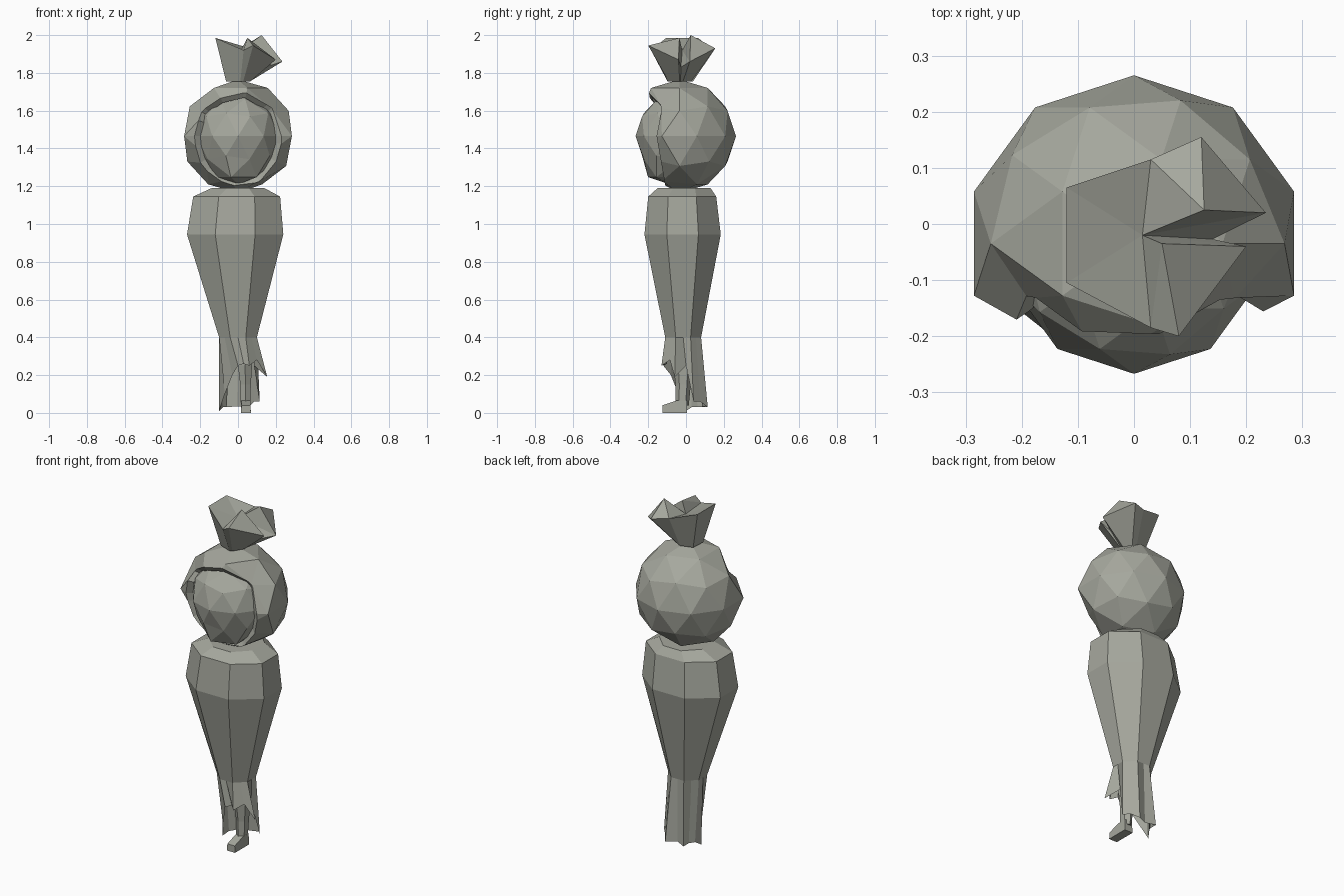
import bpy, bmesh, math
from mathutils import Vector

if "Cube" in bpy.data.objects:
    bpy.data.objects.remove(bpy.data.objects["Cube"])

mat = bpy.data.materials.new("grey cloth")
mat.diffuse_color = (0.38, 0.39, 0.34, 1)
mat.use_nodes = True
mat.node_tree.nodes["Principled BSDF"].inputs["Base Color"].default_value = mat.diffuse_color


def finish(name, bm):
    bmesh.ops.recalc_face_normals(bm, faces=bm.faces)
    me = bpy.data.meshes.new(name)
    bm.to_mesh(me)
    bm.free()
    me.materials.append(mat)
    ob = bpy.data.objects.new(name, me)
    bpy.context.collection.objects.link(ob)
    return ob


def loft(name, rings, cap_start=True, cap_end=True):
    bm = bmesh.new()
    vr = [[bm.verts.new(p) for p in r] for r in rings]
    n = len(vr[0])
    for a, b in zip(vr, vr[1:]):
        for i in range(n):
            j = (i + 1) % n
            bm.faces.new((a[i], a[j], b[j], b[i]))
    if cap_start:
        bm.faces.new(vr[0])
    if cap_end:
        bm.faces.new(vr[-1])
    return finish(name, bm)


def oval(cx, cy, z, rx, ry, n=8):
    k = 1 / math.cos(math.pi / n)
    return [(cx + rx * k * math.cos((i + .5) * math.tau / n),
             cy + ry * k * math.sin((i + .5) * math.tau / n), z) for i in range(n)]


# Robe: shoulders, chest and tapering skirt
waist = oval(0, -.015, .40, .10, .095)
loft("robe", [oval(0, -.01, 1.19, .14, .14),
              oval(-.007, -.02, 1.145, .23, .18),
              oval(-.015, -.018, .945, .255, .202),
              waist], cap_end=False)

# Ragged hem: pleated and long at the back, pointed flaps at the front
waist16 = []
for a, b in zip(waist, waist[1:] + waist[:1]):
    waist16 += [a, tuple((Vector(a) + Vector(b)) / 2)]
hem = [(.115, .04, .06), (.085, .075, .06), (.055, .115, .03), (-.005, .085, .035),
       (-.06, .11, .03), (-.06, .06, .03), (-.08, .03, .03), (-.10, 0, .01),
       (-.07, -.04, .10), (-.03, -.08, .20), (0, -.12, .25), (.03, -.10, .26),
       (.06, -.13, .25), (.10, -.085, .28), (.155, -.06, .19), (.085, 0, .25)]
loft("ragged_hem", [waist16, hem], False, False)

# Leg and foot
loft("leg", [oval(.037, -.015, .42, .04, .045, 6),
             oval(.037, -.015, .25, .037, .045, 6),
             oval(.04, -.015, .15, .028, .035, 6),
             oval(.04, -.02, .04, .025, .03, 6)])
loft("foot", [[(.015, y, 0), (.068, y, 0), (.066, y, z), (.018, y, z)]
              for y, z in ((-.125, .04), (-.05, .065), (.005, .065))])

# Face ball, with the chin pulled down and forward
bm = bmesh.new()
bmesh.ops.create_icosphere(bm, subdivisions=2, radius=.232)
for v in bm.verts:
    if v.co.z < -.15:
        v.co.z *= 1.1
        v.co.y -= .05
bmesh.ops.translate(bm, verts=bm.verts, vec=(0, -.035, 1.465))
finish("face", bm)

# Hood: larger ball cut open at the front, drawn in to a thin rim round the face
centre = Vector((0, -.035, 1.465))
bm = bmesh.new()
bmesh.ops.create_icosphere(bm, subdivisions=2, radius=.30)
bmesh.ops.translate(bm, verts=bm.verts, vec=centre)
bmesh.ops.bisect_plane(bm, geom=bm.verts[:] + bm.edges[:] + bm.faces[:],
                       plane_co=(0, -.155, 1.46), plane_no=(0, -1, -.165),
                       clear_outer=True)
rim = [e for e in bm.edges if e.is_boundary]
for v in {v for e in rim for v in e.verts}:
    v.co.x *= .87
    v.co.z = centre.z + (v.co.z - centre.z) * .94
    if abs(v.co.x) > .11 and v.co.z > 1.56:
        v.co.y += .05
new = bmesh.ops.extrude_edge_only(bm, edges=rim)["geom"]
for v in new:
    if isinstance(v, bmesh.types.BMVert):
        v.co.x *= .86
        v.co.z = centre.z + (v.co.z - centre.z) * .88
        v.co.y += .02
finish("hood", bm)

# Knotted cloth on top of the hood: folds around a middle, notched on one side
P = {"A": (-.12, .065, 1.985), "B": (-.12, -.105, 1.985), "J": (.03, -.185, 1.92),
     "I": (.08, -.2, 1.945), "H": (.2, -.04, 1.87), "N": (.14, -.027, 1.83),
     "E": (.235, .02, 1.86), "D": (.12, .155, 1.93), "C": (.03, .115, 1.94),
     "F": (.125, .025, 2.0), "K": (.05, -.035, 1.985), "G": (.015, -.02, 1.92)}
bm = bmesh.new()
top = {k: bm.verts.new(p) for k, p in P.items()}
ring = "ABJIHNEDC"
base = {}
for k in ring:
    d = Vector((P[k][0] + .01, P[k][1] + .03, 0)).normalized()
    base[k] = bm.verts.new(Vector((-.005, -.03, 1.755)) + d * .07)
for a, b in zip(ring, ring[1:] + ring[0]):
    bm.faces.new((top[a], top[b], base[b], base[a]))
bm.faces.new([base[k] for k in ring])
for f in ("ABG", "BJG", "AGC", "GJK", "JIK", "KIH", "GKH", "GHN", "GNE",
          "GEF", "GFC", "FDC", "FED"):
    bm.faces.new([top[k] for k in f])
finish("top_knot", bm)
